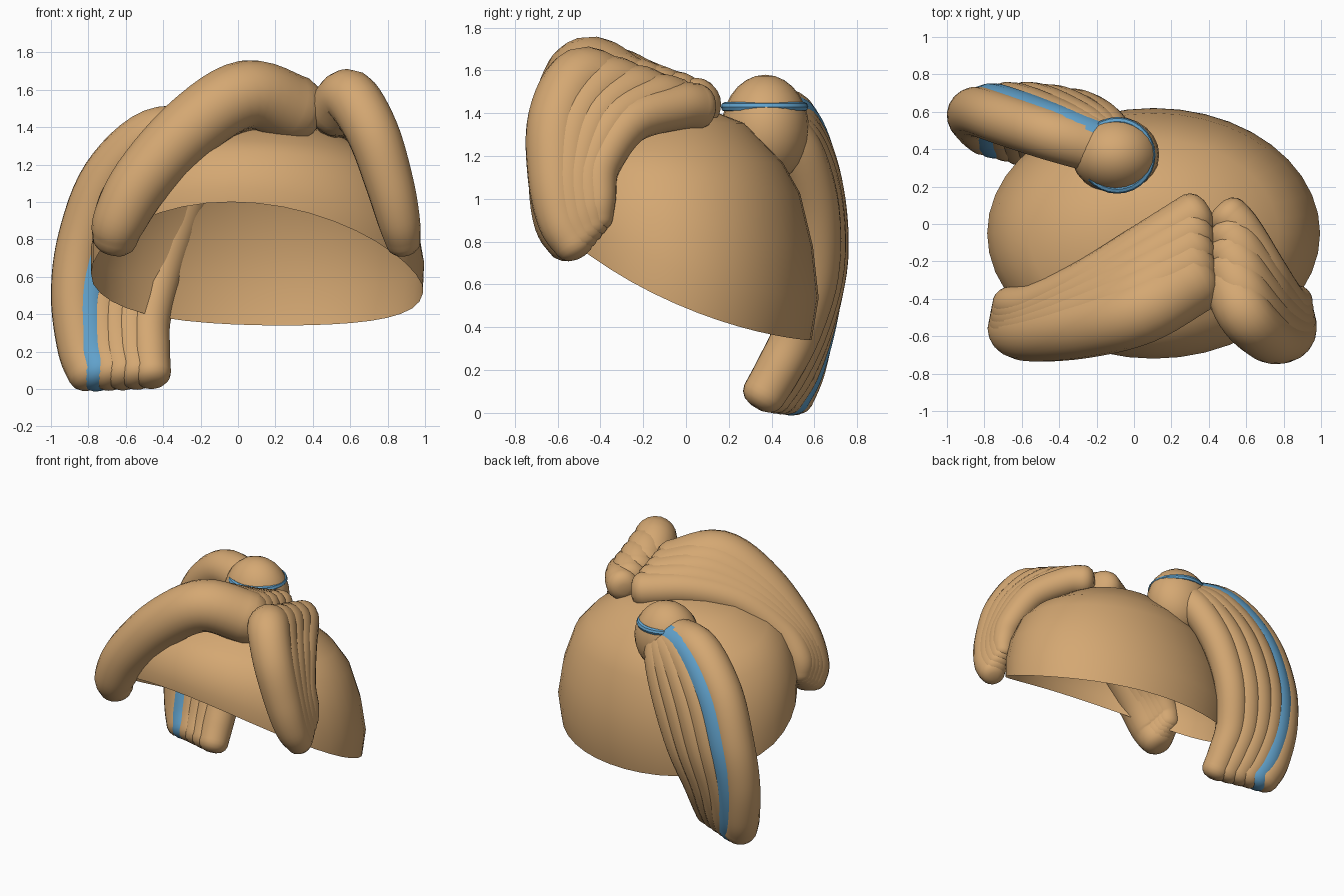
import bpy, bmesh, math
from mathutils import Vector

if "Cube" in bpy.data.objects:
    bpy.data.objects.remove(bpy.data.objects["Cube"])


def material(name, rgb):
    m = bpy.data.materials.new(name)
    m.diffuse_color = (*rgb, 1)
    m.use_nodes = True
    m.node_tree.nodes["Principled BSDF"].inputs["Base Color"].default_value = m.diffuse_color
    return m


TAN = material("tan hair", (0.66, 0.39, 0.17))
BLUE = material("blue streak", (0.12, 0.36, 0.60))


def finish(bm, name, mat, angle=50):
    bmesh.ops.recalc_face_normals(bm, faces=bm.faces)
    me = bpy.data.meshes.new(name)
    bm.to_mesh(me)
    bm.free()
    me.materials.append(mat)
    ob = bpy.data.objects.new(name, me)
    bpy.context.collection.objects.link(ob)
    bpy.context.view_layer.objects.active = ob
    ob.select_set(True)
    bpy.ops.object.shade_smooth_by_angle(angle=math.radians(angle))
    ob.select_set(False)
    return ob


def smooth_path(pts, steps=6):
    """Catmull-Rom through the control points."""
    p = [2 * pts[0] - pts[1]] + pts + [2 * pts[-1] - pts[-2]]
    out = []
    for i in range(1, len(p) - 2):
        a, b, c, d = p[i - 1:i + 3]
        for s in range(steps):
            t = s / steps
            out.append(0.5 * (2 * b + (c - a) * t + (2 * a - 5 * b + 4 * c - d) * t * t
                              + (3 * b - a - 3 * c + d) * t ** 3))
    return out + [pts[-1]]


def strand(name, pts, r_start, r_end, mat, sides=20):
    """Round lock of hair with rounded ends."""
    path = smooth_path(pts)
    n = len(path) - 1
    # extra rings beyond both ends round them off
    t0 = (path[0] - path[1]).normalized()
    t1 = (path[-1] - path[-2]).normalized()
    rings = [(path[0] + t0 * r_start * k, r_start * f) for k, f in ((.62, .35), (.5, .68), (.28, .9))]
    rings += [(p, r_start + (r_end - r_start) * (i / n) ** 2) for i, p in enumerate(path)]
    rings += [(path[-1] + t1 * r_end * k, r_end * f) for k, f in ((.28, .9), (.5, .68), (.62, .35))]
    bm = bmesh.new()
    loops, normal = [], Vector((0.3, 1, 0.2))
    for i, (p, r) in enumerate(rings):
        tan = (rings[min(i + 1, len(rings) - 1)][0] - rings[max(i - 1, 0)][0]).normalized()
        normal = (normal - tan * normal.dot(tan)).normalized()
        side = tan.cross(normal)
        loops.append([bm.verts.new(p + r * (math.cos(a) * normal + math.sin(a) * side))
                      for a in (2 * math.pi * j / sides for j in range(sides))])
    for a, b in zip(loops, loops[1:]):
        for j in range(sides):
            k = (j + 1) % sides
            bm.faces.new((a[j], a[k], b[k], b[j]))
    bm.faces.new(loops[0])
    bm.faces.new(loops[-1])
    return finish(bm, name, mat)


def fan(name, first, last, count, r_first, r_last, end_scale, blue=-1, bulge=0, power=1):
    """Row of overlapping strands blended between two outer paths."""
    for i in range(count):
        t = (i / (count - 1)) ** power
        pts = [Vector(a).lerp(Vector(b), t) for a, b in zip(first, last)]
        for k, p in enumerate(pts):
            p.y += bulge * math.sin(math.pi * t) * math.sin(math.pi * k / (len(pts) - 1))
        r = (r_first + (r_last - r_first) * t) * (1.03 if i == blue else 1)
        strand(f"{name}_{i + 1}", pts, r, r * end_scale, BLUE if i == blue else TAN)


# Hair cap: open dome with a slanted rim, high at the forehead
bm = bmesh.new()
SEG = 40
PROFILE = ((0, .97), (.18, 1), (.4, .96), (.63, .87), (.76, .75), (.93, .48), (.985, .25))
rows = []
for h, f in PROFILE:
    row = []
    for j in range(SEG):
        a = 2 * math.pi * j / SEG
        s = math.sin(a + 0.16)
        rim = .56 - .33 * s + .11 * s * s
        g = f if h else 1 - .05 * max(s, 0)
        row.append(bm.verts.new((.105 + .89 * g * math.cos(a), -.05 + .67 * g * math.sin(a),
                                 rim + (1.43 - rim) * h)))
    rows.append(row)
for a, b in zip(rows, rows[1:]):
    for j in range(SEG):
        k = (j + 1) % SEG
        bm.faces.new((a[j], a[k], b[k], b[j]))
top = bm.verts.new((.105, -.05, 1.435))
for j in range(SEG):
    bm.faces.new((rows[-1][j], rows[-1][(j + 1) % SEG], top))
finish(bm, "hair_cap", TAN)

# Left fringe, swept over the forehead
fan("left_fringe",
    [(.33, .05, 1.44), (.04, -.13, 1.45), (-.26, -.31, 1.36), (-.52, -.42, 1.16), (-.65, -.43, 1.0), (-.67, -.42, .89)],
    [(.31, -.30, 1.49), (.04, -.46, 1.575), (-.25, -.54, 1.40), (-.51, -.575, 1.12), (-.63, -.57, .91), (-.66, -.53, .80)],
    5, .125, .185, .66)

# Right fringe, shorter and steeper
fan("right_fringe",
    [(.50, .05, 1.43), (.58, -.04, 1.43), (.72, -.26, 1.36), (.82, -.40, 1.16), (.87, -.41, 1.0), (.88, -.41, .90)],
    [(.52, -.33, 1.49), (.60, -.49, 1.56), (.72, -.60, 1.37), (.81, -.61, 1.10), (.86, -.58, .90), (.885, -.52, .78)],
    5, .11, .15, .62)

# Side ponytail with one coloured streak
fan("ponytail",
    [(-.16, .40, 1.36), (-.45, .48, 1.36), (-.70, .56, 1.13), (-.83, .60, .80), (-.87, .58, .50), (-.84, .53, .22), (-.79, .48, .08)],
    [(-.10, .43, 1.34), (-.17, .53, 1.20), (-.29, .60, .95), (-.40, .60, .65), (-.47, .52, .38), (-.47, .43, .20), (-.46, .36, .08)],
    6, .14, .12, .85, blue=1, bulge=.035, power=1.15)

# Bun at the root of the ponytail
bm = bmesh.new()
bmesh.ops.create_uvsphere(bm, u_segments=24, v_segments=14, radius=1)
for v in bm.verts:
    v.co = (-.1 + .235 * v.co.x, .37 + .205 * v.co.y, 1.325 + .255 * v.co.z)
finish(bm, "bun", TAN)

# Hair tie peeking out in front of and behind the bun
bpy.ops.mesh.primitive_torus_add(location=(-.09, .367, 1.43), major_radius=.182,
                                 minor_radius=.023, major_segments=28, minor_segments=8)
tie = bpy.context.object
tie.name = "hair_tie"
tie.data.materials.append(BLUE)
bpy.ops.object.shade_smooth_by_angle()
